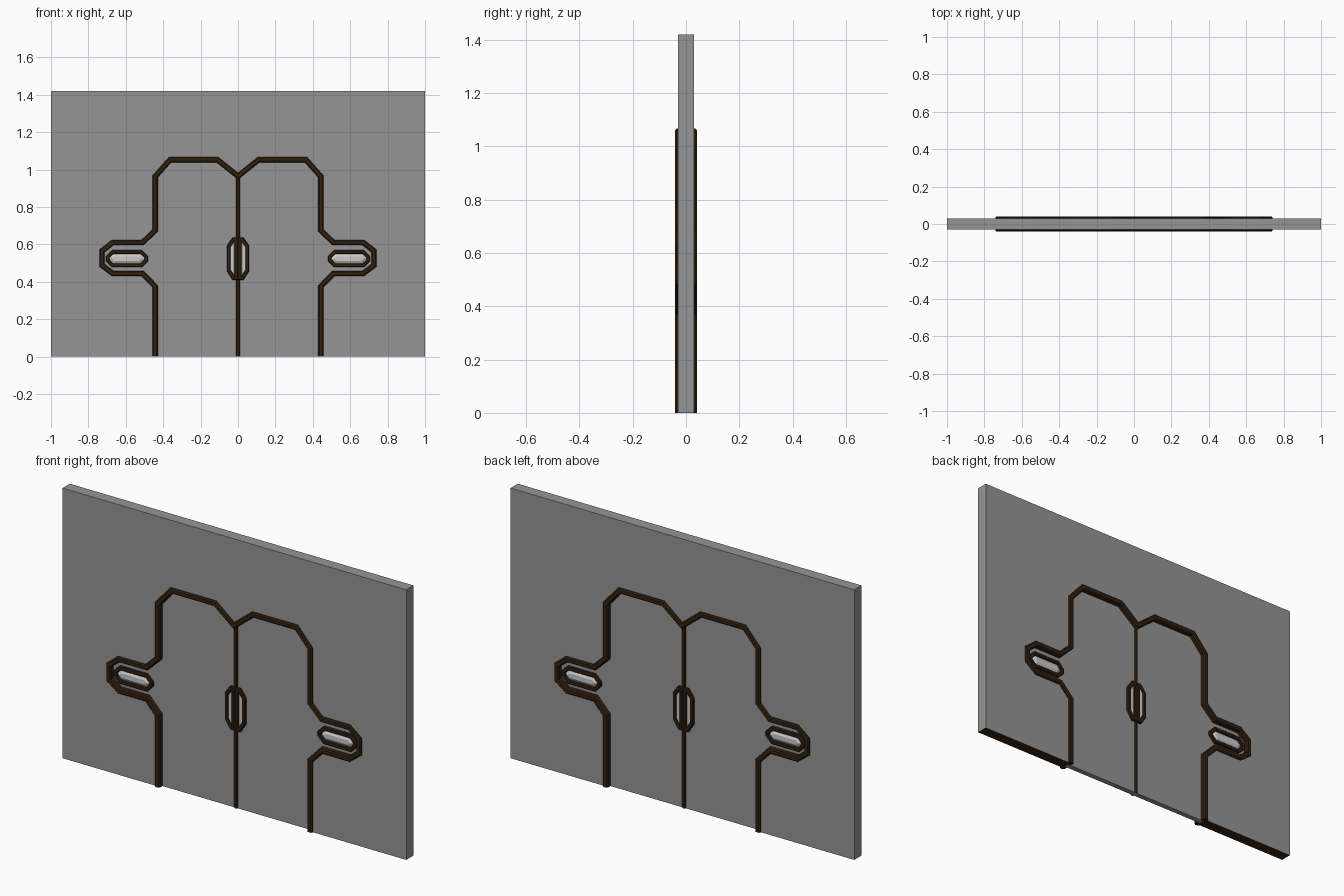
import bpy, bmesh
from mathutils import Vector

if "Cube" in bpy.data.objects:
    bpy.data.objects.remove(bpy.data.objects["Cube"])


def material(name, color):
    m = bpy.data.materials.new(name)
    m.diffuse_color = (*color, 1)
    m.use_nodes = True
    m.node_tree.nodes["Principled BSDF"].inputs["Base Color"].default_value = m.diffuse_color
    return m


GREY = material("wall_grey", (0.3, 0.3, 0.3))
LIGHT = material("handle_grey", (0.75, 0.75, 0.75))
DARK = material("trim_brown", (0.03, 0.016, 0.007))


def finish(name, bm, mats, mirror=(False, False, False)):
    bmesh.ops.recalc_face_normals(bm, faces=bm.faces[:])
    me = bpy.data.meshes.new(name)
    bm.to_mesh(me)
    bm.free()
    for m in mats:
        me.materials.append(m)
    ob = bpy.data.objects.new(name, me)
    bpy.context.collection.objects.link(ob)
    if any(mirror):
        mod = ob.modifiers.new("mirror", 'MIRROR')
        mod.use_axis = mirror
        mod.use_mirror_merge = False
    return ob


def loft(bm, rings, closed=True):
    """Skin rings of points; cap both ends unless the loft closes on itself."""
    rows = [[bm.verts.new(p) for p in r] for r in rings]
    n, k = len(rows[0]), len(rows)
    for i in range(k if closed else k - 1):
        a, b = rows[i], rows[(i + 1) % k]
        for j in range(n):
            bm.faces.new((a[j], a[(j + 1) % n], b[(j + 1) % n], b[j]))
    if not closed:
        bm.faces.new(rows[0])
        bm.faces.new(rows[-1])


def slab(bm, pts, depth):
    loft(bm, [[(x, y, z) for x, z in pts] for y in (-depth, depth)], False)


def offset_dirs(pts, closed):
    """Mitred sideways direction at every path point."""
    p = [Vector(q) for q in pts]
    n = len(p)
    out = []
    for i in range(n):
        dirs = []
        if closed or i > 0:
            dirs.append((p[i] - p[i - 1]).normalized())
        if closed or i < n - 1:
            dirs.append((p[(i + 1) % n] - p[i]).normalized())
        norms = [Vector((-d.y, d.x)) for d in dirs]
        m = sum(norms, Vector((0, 0))).normalized()
        out.append(m / m.dot(norms[0]))
    return p, out


def trim(name, pts, half, low, high, closed=False, mirror_x=False):
    """Chamfered strip along a path, on the front and mirrored to the back."""
    c = half * 0.4
    sec = [(-half, low), (-half, high - c), (-half + c, high),
           (half - c, high), (half, high - c), (half, low)]
    p, d = offset_dirs(pts, closed)
    rings = [[((q + m * s).x, -h, (q + m * s).y) for s, h in sec]
             for q, m in zip(p, d)]
    bm = bmesh.new()
    loft(bm, rings, closed)
    return finish(name, bm, [DARK], (mirror_x, True, False))


def pad(name, pts, inset, low, high):
    """Raised panel with sloping edges."""
    p, d = offset_dirs(pts, True)
    rings = [[((q + m * s).x, -h, (q + m * s).y) for q, m in zip(p, d)]
             for s, h in ((0, low), (0, low + (high - low) * 0.4), (inset, high))]
    bm = bmesh.new()
    loft(bm, rings, False)
    return finish(name, bm, [LIGHT], (True, True, False))


def octagon(x0, x1, z0, z1, c):
    return [(x0 + c, z0), (x1 - c, z0), (x1, z0 + c), (x1, z1 - c),
            (x1 - c, z1), (x0 + c, z1), (x0, z1 - c), (x0, z0 + c)]


# Door outline, right half from the ground up to the centre notch
half = [(0.443, 0), (0.443, 0.375), (0.51, 0.445), (0.67, 0.445), (0.727, 0.488),
        (0.727, 0.565), (0.67, 0.61), (0.51, 0.61), (0.443, 0.675),
        (0.443, 0.963), (0.363, 1.053), (0.11, 1.053), (0, 0.965)]
outline = half + [(-x, z) for x, z in half[-2::-1]]

# Wall with door opening; opening sides and underside are dark
bm = bmesh.new()
slab(bm, [(-1, 0), (-1, 1.42), (1, 1.42), (1, 0)] + outline, 0.03)
for f in bm.faces:
    c = f.calc_center_median()
    flat = max(v.co.y for v in f.verts) - min(v.co.y for v in f.verts) < 0.01
    if not flat and abs(c.x) < 0.99 and c.z < 1.4:
        f.material_index = 1
finish("wall", bm, [GREY, DARK])

# Recessed door leaves
LEAF = 0.014
bm = bmesh.new()
slab(bm, [(0, 0)] + half, LEAF)
finish("door_leaf", bm, [GREY], (True, False, False))

# Door frame and centre seam
trim("door_frame", outline, 0.014, LEAF - 0.003, 0.041)
trim("centre_seam", [(0, 0), (0, 0.965)], 0.01, LEAF - 0.003, 0.021)

# Side locks
trim("side_lock_frame", octagon(0.49, 0.697, 0.488, 0.559, 0.027), 0.01,
     LEAF - 0.003, 0.028, True, True)
pad("side_lock", octagon(0.499, 0.688, 0.496, 0.551, 0.022), 0.016, LEAF - 0.003, 0.026)

# Centre locks, one half per leaf
trim("centre_lock_frame",
     [(0.01, 0.42), (0.024, 0.42), (0.05, 0.46), (0.05, 0.59), (0.024, 0.627), (0.01, 0.627)],
     0.01, LEAF - 0.003, 0.028, True, True)
pad("centre_lock", [(0.017, 0.435), (0.024, 0.435), (0.043, 0.462),
                    (0.043, 0.588), (0.024, 0.613), (0.017, 0.613)],
    0.004, LEAF - 0.003, 0.022)
